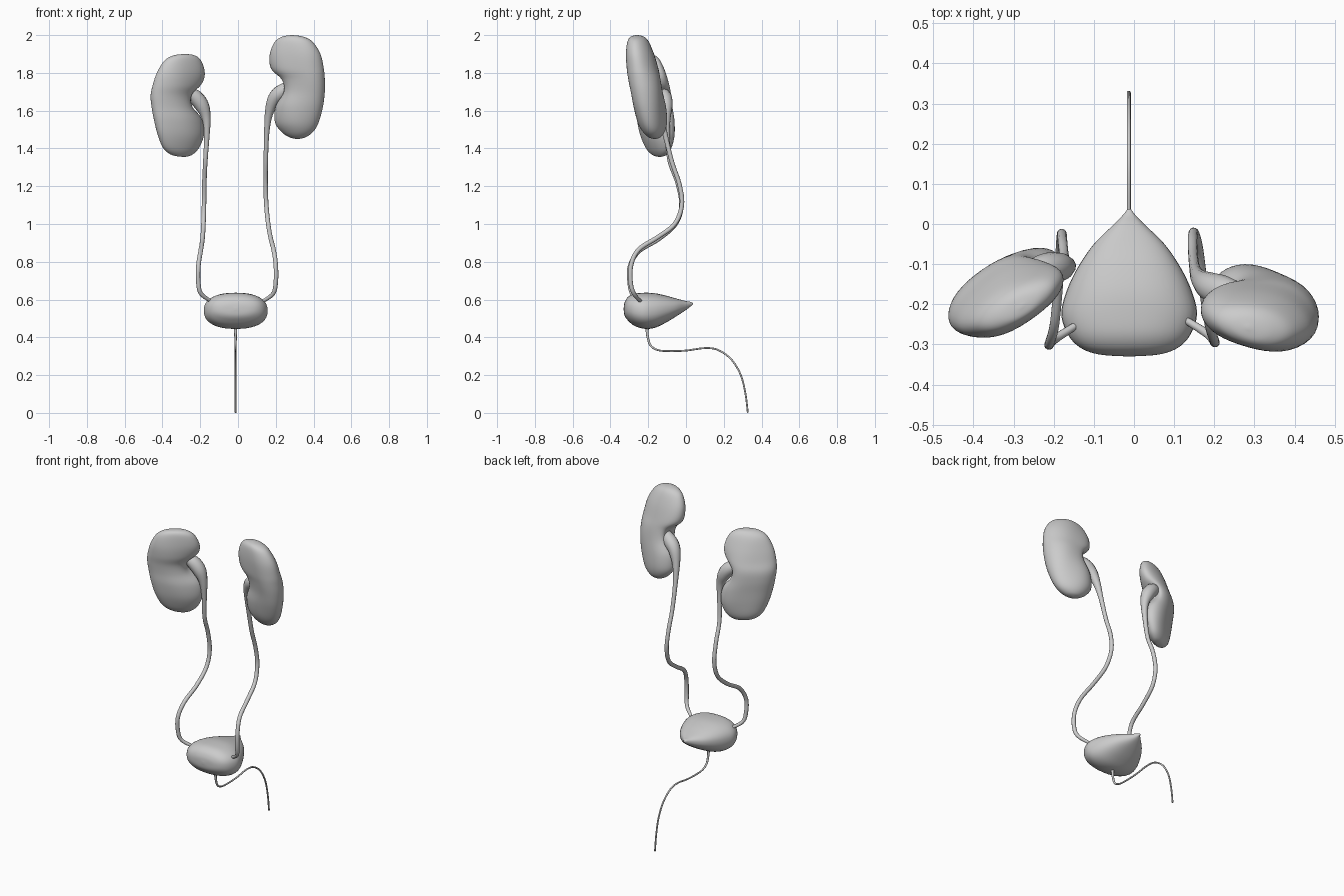
import bpy, math
from mathutils import Vector

if "Cube" in bpy.data.objects:
    bpy.data.objects.remove(bpy.data.objects["Cube"])


def spline(rows, steps):
    """Catmull-Rom samples through rows of numbers."""
    out = []
    n = len(rows)
    for i in range(n - 1):
        p0, p1, p2, p3 = rows[max(i - 1, 0)], rows[i], rows[i + 1], rows[min(i + 2, n - 1)]
        for s in range(steps):
            t = s / steps
            out.append([0.5 * (2 * b + (c - a) * t + (2 * a - 5 * b + 4 * c - d) * t * t
                               + (3 * b - a - 3 * c + d) * t ** 3)
                        for a, b, c, d in zip(p0, p1, p2, p3)])
    out.append(list(rows[-1]))
    return out


def power(v, e):
    return math.copysign(abs(v) ** e, v)


def loft(name, rings):
    """Skin equal-length rings and close both ends with a centre point."""
    n = len(rings[0])
    verts = [v for r in rings for v in r]
    faces = [(i * n + j, i * n + (j + 1) % n, (i + 1) * n + (j + 1) % n, (i + 1) * n + j)
             for i in range(len(rings) - 1) for j in range(n)]
    for ring, base, flip in ((rings[0], 0, True), (rings[-1], (len(rings) - 1) * n, False)):
        c = len(verts)
        verts.append(sum((Vector(v) for v in ring), Vector()) / n)
        for j in range(n):
            a, b = base + j, base + (j + 1) % n
            faces.append((b, a, c) if flip else (a, b, c))
    me = bpy.data.meshes.new(name)
    me.from_pydata([tuple(v) for v in verts], [], faces)
    ob = bpy.data.objects.new(name, me)
    bpy.context.collection.objects.link(ob)
    bpy.context.view_layer.objects.active = ob
    bpy.ops.object.select_all(action='DESELECT')
    ob.select_set(True)
    bpy.ops.object.mode_set(mode='EDIT')
    bpy.ops.mesh.select_all(action='SELECT')
    bpy.ops.mesh.normals_make_consistent(inside=False)
    bpy.ops.object.mode_set(mode='OBJECT')
    me.shade_smooth()
    return ob


def kidney(name, outline, y_top, y_bottom, slope, depth, hilum):
    """outline rows: z, inner x, outer x, relative thickness."""
    rings = []
    z_hi, z_lo = outline[0][0], outline[-1][0]
    for z, xi, xo, th in spline(outline, 6):
        u = (z_hi - z) / (z_hi - z_lo)
        yc = y_top + (y_bottom - y_top) * u
        xc, a = (xi + xo) / 2, (xo - xi) / 2
        ring = []
        for j in range(40):
            ang = 2 * math.pi * j / 40
            c, s = math.cos(ang), math.sin(ang)
            x = xc + a * c
            y = yc + slope * (x - xc) + depth * th * s
            # hilum hollow on the inner side
            d = (Vector((x, y, z)) - Vector(hilum)) / 0.06
            x += math.copysign(0.045, a) * math.exp(-d.length_squared) * max(0, -c)
            # faint lobes
            y += 0.004 * s * th * math.sin(9 * z + 25 * x)
            ring.append((x, y, z))
        rings.append(ring)
    ob = loft(name, rings)
    sm = ob.modifiers.new("soften", 'SMOOTH')
    sm.factor, sm.iterations = 0.5, 2
    return ob


def tube(name, pts, sides=12, steps=6):
    """pts rows: x, y, z, radius."""
    data = spline(pts, steps)
    rings = []
    up = Vector((1, 0, 0))
    for i, (x, y, z, r) in enumerate(data):
        t = (Vector(data[min(i + 1, len(data) - 1)][:3]) - Vector(data[max(i - 1, 0)][:3])).normalized()
        up = (up - t * up.dot(t)).normalized()
        side = t.cross(up)
        rings.append([Vector((x, y, z)) + r * (math.cos(k) * up + math.sin(k) * side)
                      for k in (2 * math.pi * j / sides for j in range(sides))])
    return loft(name, rings)


# Kidneys
kidney("kidney_left_side", [
    (1.900, -.275, -.285, .05), (1.893, -.23, -.34, .40), (1.865, -.195, -.39, .64),
    (1.80, -.175, -.43, .85), (1.735, -.188, -.452, .96), (1.68, -.222, -.463, 1.0),
    (1.62, -.218, -.458, 1.0), (1.55, -.187, -.445, 1.0), (1.47, -.18, -.425, .90),
    (1.40, -.208, -.395, .66), (1.365, -.245, -.35, .36), (1.355, -.28, -.29, .05)],
    -.205, -.14, .42, .083, (-.20, -.115, 1.66))
kidney("kidney_right_side", [
    (2.0, .28, .29, .05), (1.992, .235, .345, .40), (1.965, .195, .395, .64),
    (1.90, .168, .437, .85), (1.82, .172, .455, .97), (1.765, .213, .46, 1.0),
    (1.70, .222, .46, 1.0), (1.62, .196, .45, 1.0), (1.54, .195, .428, .88),
    (1.49, .227, .40, .66), (1.46, .27, .36, .36), (1.45, .31, .32, .05)],
    -.258, -.165, -.16, .085, (.19, -.175, 1.73))

# Ureters, each widening into the renal pelvis
tube("ureter_left_side", [
    (-.27, -.13, 1.70, .030), (-.225, -.115, 1.67, .040), (-.19, -.108, 1.625, .038),
    (-.168, -.105, 1.56, .024), (-.165, -.10, 1.47, .015), (-.173, -.085, 1.33, .012),
    (-.178, -.045, 1.22, .012), (-.18, -.024, 1.10, .012), (-.183, -.055, 1.0, .012),
    (-.188, -.145, .92, .012), (-.198, -.25, .855, .012), (-.21, -.297, .775, .012),
    (-.21, -.298, .69, .012), (-.195, -.285, .63, .011), (-.14, -.25, .59, .009)])
tube("ureter_right_side", [
    (.28, -.19, 1.73, .030), (.225, -.17, 1.695, .040), (.188, -.155, 1.655, .035),
    (.163, -.135, 1.58, .022), (.152, -.112, 1.48, .014), (.147, -.075, 1.33, .012),
    (.146, -.035, 1.21, .012), (.150, -.022, 1.10, .012), (.16, -.06, 1.0, .012),
    (.172, -.15, .93, .012), (.188, -.25, .865, .012), (.200, -.29, .785, .012),
    (.200, -.293, .69, .012), (.185, -.275, .63, .011), (.13, -.24, .59, .009)])

# Bladder: lofted back to front; rows are y, half width, low z, high z
bladder = []
for y, w, lo, hi in spline([
        (-.330, .005, .545, .555), (-.325, .075, .515, .585), (-.308, .122, .49, .613),
        (-.275, .153, .462, .631), (-.225, .169, .446, .636), (-.17, .157, .449, .634),
        (-.11, .129, .476, .622), (-.05, .088, .512, .605), (0, .037, .545, .592),
        (.022, .016, .562, .588), (.037, .004, .574, .582)], 5):
    bladder.append([(-.012 + w * power(math.cos(k), .85), y,
                     (lo + hi) / 2 + (hi - lo) / 2 * power(math.sin(k), .85))
                    for k in (2 * math.pi * j / 40 for j in range(40))])
loft("bladder", bladder)

# Urethra
tube("urethra", [
    (-.013, -.205, .46, .010), (-.013, -.204, .41, .007), (-.013, -.188, .358, .006),
    (-.013, -.15, .333, .005), (-.013, -.09, .327, .005), (-.013, 0, .33, .005),
    (-.013, .10, .343, .005), (-.013, .17, .333, .005), (-.013, .24, .283, .005),
    (-.013, .29, .20, .005), (-.013, .315, .10, .005), (-.013, .327, .001, .005)], sides=10)
